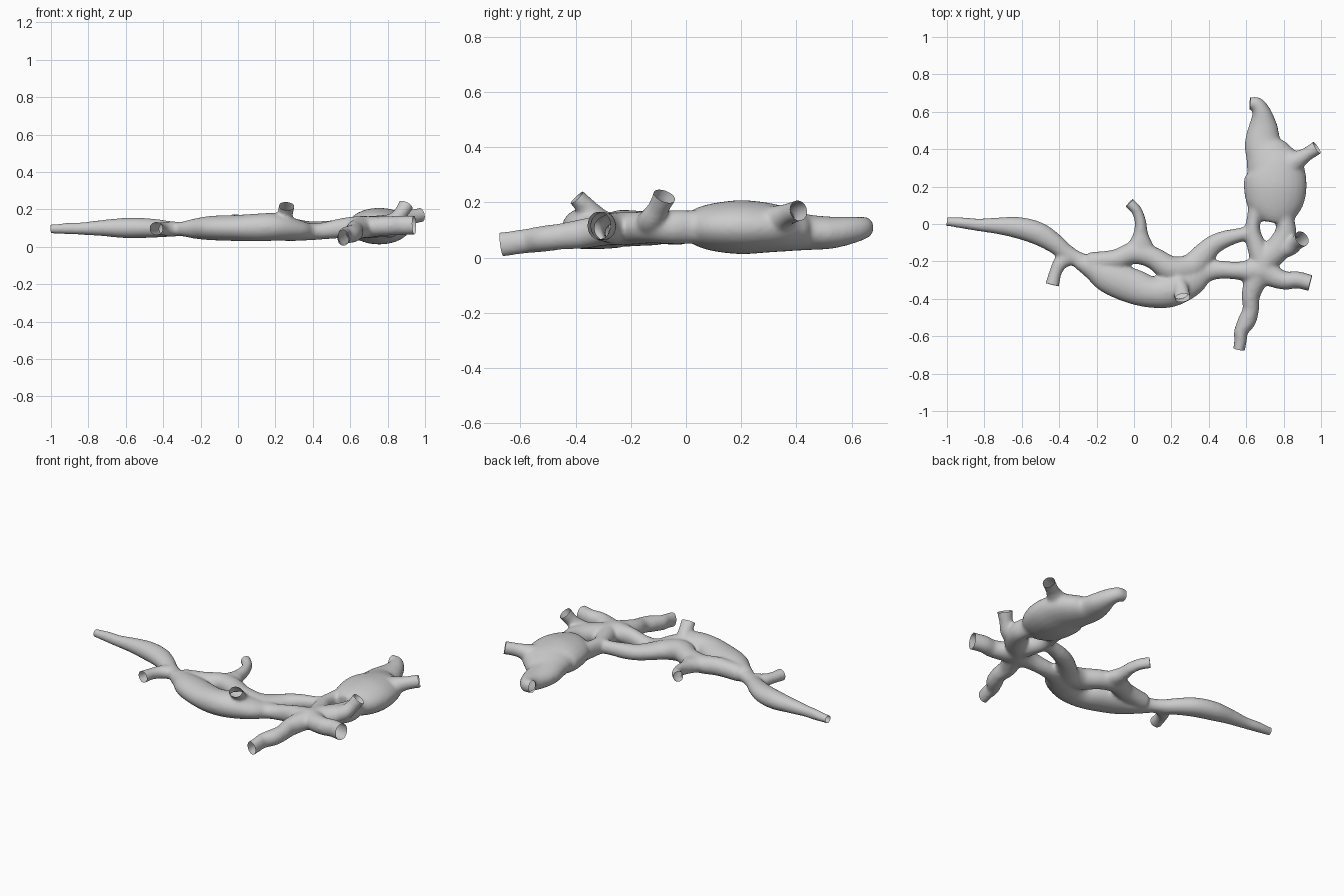
import bpy, bmesh, math
from mathutils import Vector

GROW = 0.004   # compensates for shrinkage in the smoothing step
SIDES = 24
cuts = []      # (point, outward direction, radius) of every open end
bm = bmesh.new()


def spline(pts, steps=8):
    """Catmull-Rom through 5-component points (x, y, z, half width, half height)."""
    v = [Vector(p) for p in pts]
    v = [2 * v[0] - v[1]] + v + [2 * v[-1] - v[-2]]
    out = []
    for a, b, c, d in zip(v, v[1:], v[2:], v[3:]):
        for i in range(steps):
            t = i / steps
            out.append(0.5 * (2 * b + (c - a) * t + (2 * a - 5 * b + 4 * c - d) * t * t
                              + (3 * b - a - 3 * c + d) * t ** 3))
    return out + [v[-2]]


def tube(pts, open_end=False):
    """Closed elliptical tube; an open end is extended here and trimmed later."""
    path = spline(pts)
    if open_end:
        p, q = path[-1], path[-2]
        d = (Vector(p[:3]) - Vector(q[:3])).normalized()
        cuts.append((Vector(p[:3]), d, max(p[3], p[4])))
        ext = p.copy()
        for i in range(3):
            ext[i] += d[i] * 0.045
        path.append(ext)
    rings = []
    for i, p in enumerate(path):
        a, b = path[max(i - 1, 0)], path[min(i + 1, len(path) - 1)]
        t = (Vector(b[:3]) - Vector(a[:3])).normalized()
        side = t.cross(Vector((0, 0, 1))).normalized()
        up = side.cross(t)
        ring = []
        for k in range(SIDES):
            g = 2 * math.pi * k / SIDES
            ring.append(bm.verts.new(Vector(p[:3]) + side * math.cos(g) * (p[3] + GROW)
                                     + up * math.sin(g) * (p[4] + GROW)))
        rings.append(ring)
    faces = [bm.faces.new(rings[0][::-1]), bm.faces.new(rings[-1])]
    for r, s in zip(rings, rings[1:]):
        for k in range(SIDES):
            n = (k + 1) % SIDES
            faces.append(bm.faces.new((r[k], r[n], s[n], s[k])))
    bmesh.ops.recalc_face_normals(bm, faces=faces)


# long left arm, ending at the thin left tip
tube([(-.2, -.23, .1, .05, .045), (-.29, -.195, .095, .04, .036), (-.36, -.155, .095, .042, .038),
      (-.43, -.1, .098, .05, .045), (-.51, -.052, .1, .058, .05), (-.61, -.022, .1, .055, .05),
      (-.72, -.01, .1, .042, .04), (-.83, -.005, .097, .03, .03), (-.91, .005, .097, .027, .027),
      (-1, .013, .095, .02, .02)], True)
# small branch below the left arm
tube([(-.33, -.17, .095, .04, .036), (-.39, -.205, .096, .036, .034),
      (-.42, -.26, .097, .03, .03), (-.437, -.325, .098, .034, .032)], True)
# wide lower channel
tube([(-.3, -.2, .095, .035, .035), (-.22, -.235, .097, .06, .052), (-.13, -.285, .1, .085, .062),
      (0, -.335, .1, .09, .066), (.1, -.365, .103, .08, .07), (.2, -.355, .105, .085, .07),
      (.3, -.3, .09, .085, .056), (.38, -.255, .08, .058, .042), (.46, -.245, .085, .045, .042),
      (.56, -.25, .1, .045, .05), (.65, -.25, .105, .065, .055), (.7, -.24, .105, .065, .055)])
# narrower upper channel
tube([(-.24, -.2, .1, .045, .045), (-.1, -.19, .11, .05, .05), (0, -.155, .115, .055, .05),
      (.1, -.18, .115, .055, .052), (.2, -.24, .11, .065, .058), (.3, -.23, .095, .065, .052),
      (.36, -.175, .09, .06, .045), (.42, -.115, .09, .05, .042), (.49, -.08, .095, .042, .042),
      (.57, -.058, .1, .034, .038), (.65, -.04, .105, .036, .042)])
# branch rising behind the body
tube([(.03, -.17, .115, .09, .045), (.035, -.11, .118, .065, .042), (.036, -.05, .122, .036, .036),
      (.034, .015, .13, .027, .032), (.012, .075, .137, .025, .031), (-.025, .113, .142, .026, .03)], True)
# short upturned stub on the body
tube([(.22, -.3, .11, .06, .05), (.25, -.345, .165, .038, .035), (.26, -.395, .217, .04, .028)], True)
# left and right limbs around the round gap
tube([(.68, .12, .105, .07, .06), (.645, .04, .105, .037, .05), (.635, -.04, .105, .038, .048),
      (.66, -.13, .105, .05, .05), (.7, -.23, .105, .06, .055)])
tube([(.79, .12, .11, .1, .07), (.805, .03, .11, .05, .058), (.81, -.05, .11, .055, .058),
      (.77, -.13, .11, .065, .055), (.7, -.2, .105, .065, .055), (.67, -.27, .105, .06, .055)])
# upturned stub beside the round gap
tube([(.76, -.13, .11, .06, .05), (.83, -.125, .135, .045, .042), (.87, -.1, .178, .036, .034),
      (.898, -.078, .222, .042, .036)], True)
# large flattened sac with its bent tip
tube([(.745, .01, .108, .07, .05), (.75, .05, .11, .115, .07), (.753, .11, .11, .15, .085),
      (.755, .2, .11, .165, .094), (.75, .29, .108, .155, .087), (.72, .36, .1, .125, .075),
      (.69, .43, .092, .096, .062), (.69, .52, .09, .075, .055), (.683, .59, .098, .05, .047),
      (.658, .64, .107, .035, .038), (.62, .645, .11, .028, .034)], True)
# branch on the sac
tube([(.78, .29, .12, .08, .06), (.87, .34, .142, .05, .045), (.92, .37, .157, .034, .036),
      (.978, .408, .17, .034, .035)], True)
# right-hand branch
tube([(.68, -.24, .105, .065, .055), (.745, -.28, .108, .055, .05), (.81, -.303, .112, .045, .048),
      (.87, -.298, .114, .042, .048), (.942, -.315, .116, .04, .048)], True)
# crooked front branch
tube([(.69, -.22, .105, .065, .055), (.655, -.29, .1, .06, .052), (.625, -.38, .085, .046, .05),
      (.625, -.455, .076, .04, .044), (.605, -.515, .068, .045, .044), (.572, -.575, .06, .034, .041),
      (.57, -.62, .054, .03, .041), (.562, -.668, .047, .028, .041)], True)

# fuse all tubes into one smooth skin
source = bpy.data.meshes.new("vessel_tubes")
bm.to_mesh(source)
bm.free()
vessel = bpy.data.objects.new("branching_vessel", source)
bpy.context.collection.objects.link(vessel)
fuse = vessel.modifiers.new("fuse", 'REMESH')
fuse.mode = 'VOXEL'
fuse.voxel_size = 0.009
soften = vessel.modifiers.new("soften", 'SMOOTH')
soften.factor = 0.5
soften.iterations = 14
skin = bpy.data.meshes.new_from_object(vessel.evaluated_get(bpy.context.evaluated_depsgraph_get()))
vessel.modifiers.clear()

# trim the branch ends flat and leave them open
bm = bmesh.new()
bm.from_mesh(skin)
for point, out, radius in cuts:
    near = [f for f in bm.faces if (f.calc_center_median() - point).length < radius + 0.05
            and (f.calc_center_median() - point).dot(out) > -0.02]
    geom = set(near)
    for f in near:
        geom.update(f.edges)
        geom.update(f.verts)
    bmesh.ops.bisect_plane(bm, geom=list(geom), dist=1e-5, plane_co=point, plane_no=out, clear_outer=True)
bm.to_mesh(skin)
bm.free()
vessel.data = skin
for poly in skin.polygons:
    poly.use_smooth = True
